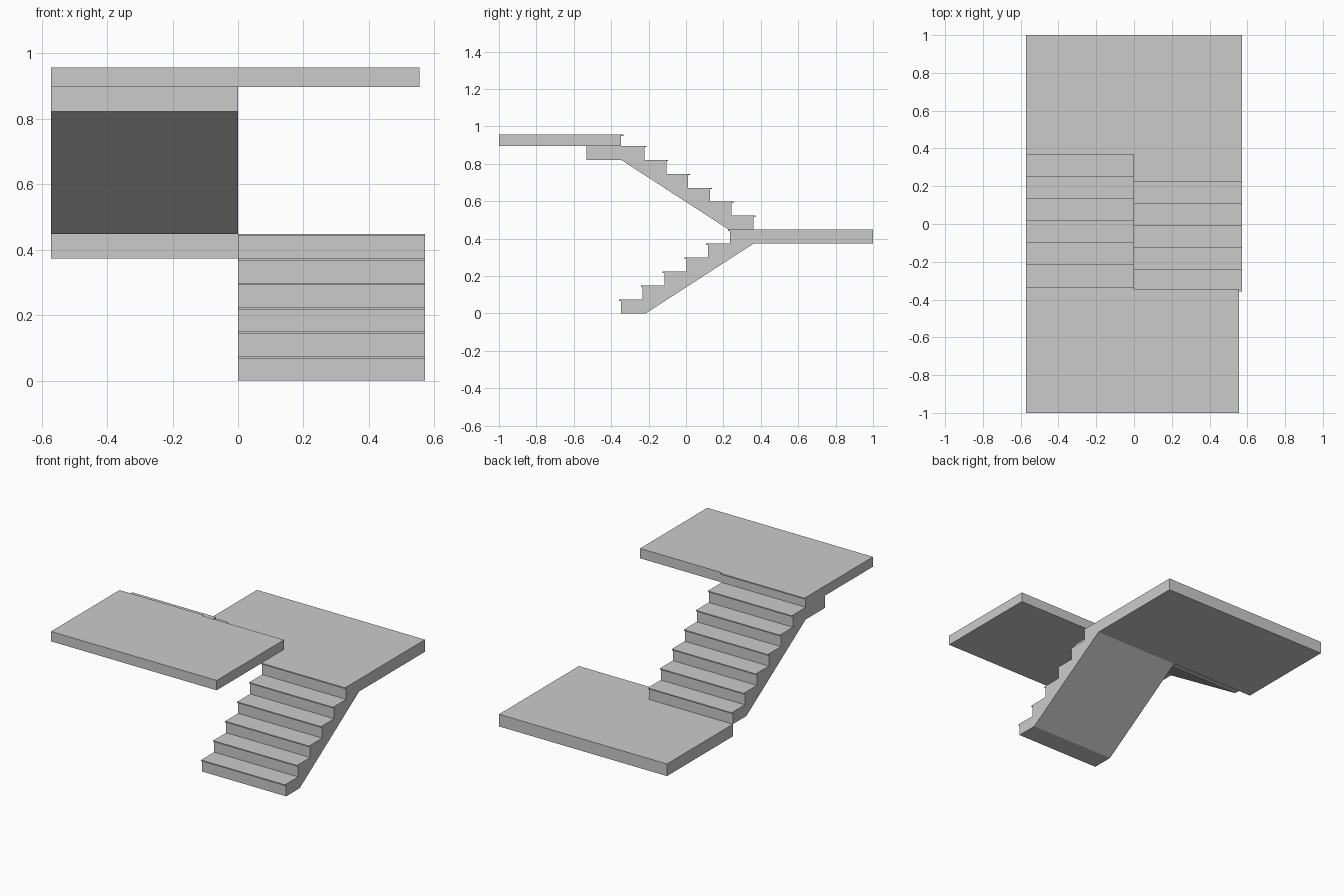
import bpy, bmesh

if "Cube" in bpy.data.objects:
    bpy.data.objects.remove(bpy.data.objects["Cube"])

W = 0.571            # flight width
RISE, RUN = 0.0747, 0.1165
NOSE, LIP = 0.01, 0.007
MID, TOP = 6 * RISE, 0.957


def extrude_profile(name, pts, x0, x1):
    """Closed (y, z) profile extruded along x."""
    bm = bmesh.new()
    face = bm.faces.new([bm.verts.new((x0, y, z)) for y, z in pts])
    ext = bmesh.ops.extrude_face_region(bm, geom=[face])
    verts = [g for g in ext["geom"] if isinstance(g, bmesh.types.BMVert)]
    bmesh.ops.translate(bm, verts=verts, vec=(x1 - x0, 0, 0))
    bmesh.ops.recalc_face_normals(bm, faces=bm.faces)
    mesh = bpy.data.meshes.new(name)
    bm.to_mesh(mesh)
    bm.free()
    obj = bpy.data.objects.new(name, mesh)
    bpy.context.collection.objects.link(obj)
    return obj


def nosed_riser(y, z0, z1, d):
    """Riser with a small square lip overhanging against direction d."""
    return [(y, z0), (y, z1 - LIP), (y - d * NOSE, z1 - LIP), (y - d * NOSE, z1)]


def flight(name, y0, z0, d, tail, x0, x1):
    """Six steps climbing in direction d, with a sloping soffit."""
    pts = []
    for i in range(6):
        pts += nosed_riser(y0 + d * i * RUN, z0 + i * RISE, z0 + (i + 1) * RISE, d)
    top = z0 + 6 * RISE
    end = y0 + d * 6.08 * RUN
    pts.append((tail, top))
    pts.append((tail, top - RISE))
    if abs(tail - end) > 0.02:
        pts.append((end, top - RISE))
    pts.append((y0 + d * 0.132, z0))
    return extrude_profile(name, pts, x0, x1)


def slab(name, x0, x1, y0, y1, z0, z1):
    return extrude_profile(name, [(y0, z0), (y1, z0), (y1, z1), (y0, z1)], x0, x1)


# Two opposing flights
flight("lower_flight", -0.348, 0, 1, 0.361, 0, W)
flight("upper_flight", 0.361, MID, -1, -0.532, -W, 0)

# Half landing and upper landing
slab("half_landing", -W, W, 0.361, 1, MID - RISE, MID)
slab("upper_landing", -W, 0.555, -1, -0.347, 2 * MID, TOP)

# Lip on the final riser, only as wide as the upper flight
slab("upper_landing_nosing", -W, 0, -0.347, -0.335, TOP - LIP, TOP)
